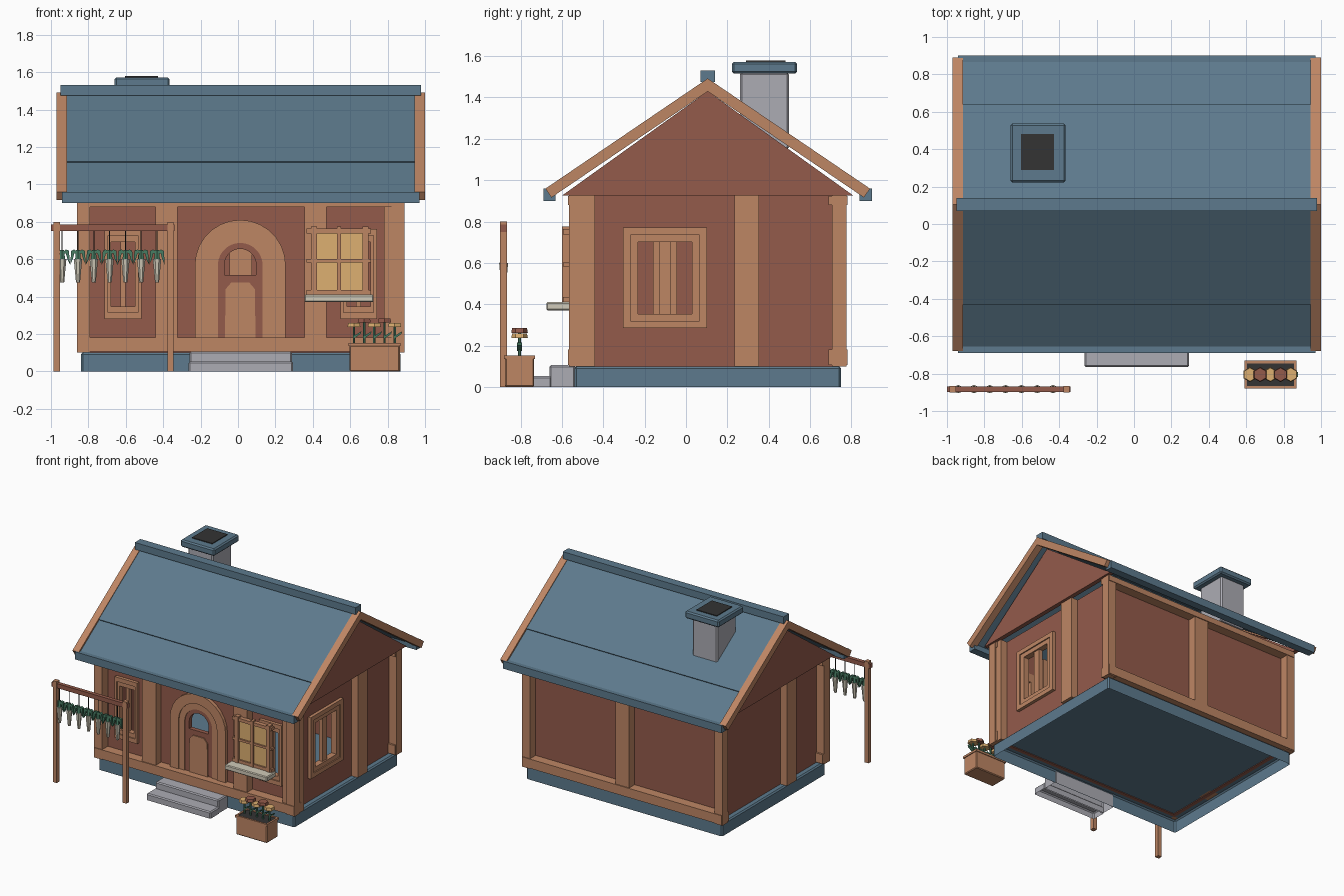
import bpy, bmesh, math

if "Cube" in bpy.data.objects:
    bpy.data.objects.remove(bpy.data.objects["Cube"])

def mat(name, r, g, b):
    m = bpy.data.materials.new(name)
    lin = lambda c: ((c / 255 + 0.055) / 1.055) ** 2.4
    m.diffuse_color = (lin(r), lin(g), lin(b), 1)
    m.use_nodes = True
    m.node_tree.nodes["Principled BSDF"].inputs["Base Color"].default_value = m.diffuse_color
    return m

RED = mat("red brown wall", 148, 91, 75)
TAN = mat("tan timber", 190, 134, 100)
BLUE = mat("slate blue", 93, 122, 141)
GREY = mat("stone grey", 172, 172, 180)
CREAM = mat("cream", 208, 202, 184)
YELLOW = mat("warm yellow", 222, 176, 113)
GREEN = mat("leaf green", 72, 125, 100)
DARK = mat("charcoal", 51, 51, 51)

CX, CY = 0.015, 0.105           # centre of the house
FW, RW = -0.495, 0.825          # outer planes of the front and right wall panels

def finish(name, bm, m, bevel=0):
    me = bpy.data.meshes.new(name)
    bm.to_mesh(me)
    bm.free()
    me.materials.append(m)
    ob = bpy.data.objects.new(name, me)
    bpy.context.collection.objects.link(ob)
    if bevel:
        mod = ob.modifiers.new("bevel", 'BEVEL')
        mod.width, mod.segments = bevel, 1
    return ob

def box(name, x0, x1, y0, y1, z0, z1, m, bevel=0, open_bottom=False):
    bm = bmesh.new()
    bmesh.ops.create_cube(bm, size=1)
    for v in bm.verts:
        v.co = ((x0 + x1) / 2 + v.co.x * (x1 - x0),
                (y0 + y1) / 2 + v.co.y * (y1 - y0),
                (z0 + z1) / 2 + v.co.z * (z1 - z0))
    if open_bottom:
        bm.normal_update()
        bmesh.ops.delete(bm, geom=[f for f in bm.faces if f.normal.z < -0.9], context='FACES')
    return finish(name, bm, m, bevel)

def prism(name, pts, axis, a, b, m):
    """Extrude a profile: (y,z) along x, or (x,z) along y."""
    bm = bmesh.new()
    put = (lambda p, t: (t, p[0], p[1])) if axis == 'x' else (lambda p, t: (p[0], t, p[1]))
    A = [bm.verts.new(put(p, a)) for p in pts]
    B = [bm.verts.new(put(p, b)) for p in pts]
    bm.faces.new(A)
    bm.faces.new(B)
    n = len(pts)
    for i in range(n):
        bm.faces.new((A[i], A[(i + 1) % n], B[(i + 1) % n], B[i]))
    bmesh.ops.recalc_face_normals(bm, faces=bm.faces)
    return finish(name, bm, m)

def cone(name, x, y, z0, z1, r0, r1, seg, m):
    bm = bmesh.new()
    bmesh.ops.create_cone(bm, cap_ends=True, segments=seg, radius1=r0, radius2=r1, depth=z1 - z0)
    bmesh.ops.translate(bm, verts=bm.verts, vec=(x, y, (z0 + z1) / 2))
    return finish(name, bm, m)

def cut(ob, cutter):
    mod = ob.modifiers.new("cut", 'BOOLEAN')
    mod.operation, mod.object = 'DIFFERENCE', cutter
    cutter.hide_render = True
    cutter.hide_set(True)

# foundation (also the floor), open-topped wall shell and thin gables
box("foundation", -0.84, 0.87, -0.54, 0.75, 0, 0.1, BLUE, 0.01, True)
walls = box("walls", 2 * CX - RW, RW, FW, 2 * CY - FW, 0.095, 0.925, RED)
cut(walls, box("room_cutter", -0.765, 0.795, FW + 0.03, 0.675, 0.0, 1.2, RED))
for s in (-1, 1):
    a, b = sorted((CX + s * 0.855, CX + s * 0.89))
    prism("gable", [(CY - 0.705, 0.925), (CY + 0.705, 0.925), (CY, 1.43)], 'x', a, b, RED)

# timber frame
for x0 in (-0.86, 0.82):
    for y0 in (-0.565, 0.705):
        box("corner_post", x0, x0 + 0.07, y0, y0 + 0.07, 0.1, 0.925, TAN)
for y0, y1 in ((-0.57, -0.48), (0.69, 0.78)):
    box("bottom_beam", -0.857, 0.887, y0, y1, 0.107, 0.18, TAN)
    box("top_beam", -0.857, 0.887, y0, y1, 0.88, 0.924, TAN)
for x0 in (-0.442, 0.356):
    box("front_post", x0, x0 + 0.118, -0.563, -0.45, 0.15, 0.92, TAN)
box("back_post", -0.045, 0.075, 0.66, 0.773, 0.12, 0.92, TAN)
for y0 in (-0.557, 0.235):
    box("right_post", 0.78, 0.883, y0, y0 + 0.117, 0.1, 0.925, TAN)
box("left_post", -0.853, -0.75, -0.16, -0.043, 0.1, 0.925, TAN)

# roof: chevron profiles along x
def chevron(name, top, run, thick, x0, x1, m):
    s = 0.679
    c = math.cos(math.atan(s))
    n = (thick * s * c, thick * c)
    v = thick / c
    prism(name, [(CY, top), (CY - run, top - s * run), (CY - run + n[0], top - s * run - n[1]),
                 (CY, top - v), (CY + run - n[0], top - s * run - n[1]), (CY + run, top - s * run)],
          'x', x0, x1, m)

chevron("roof_lower_course", 1.476, 0.77, 0.03, -0.92, 0.95, BLUE)
chevron("roof_upper_course", 1.486, 0.535, 0.025, -0.92, 0.95, BLUE)
for x0 in (-0.97, 0.945):
    chevron("barge_board", 1.492, 0.785, 0.052, x0, x0 + 0.055, TAN)
for y0, y1 in ((-0.69, -0.63), (0.84, 0.90)):
    box("eave_board", -0.94, 0.97, y0, y1, 0.90, 0.96, BLUE)
box("ridge_cap", -0.95, 0.978, 0.07, 0.14, 1.475, 1.53, BLUE)

# chimney
box("chimney_shaft", -0.62, -0.405, 0.262, 0.497, 1.15, 1.52, GREY, 0.008)
box("chimney_cap", -0.66, -0.365, 0.222, 0.537, 1.515, 1.572, BLUE, 0.01)
box("chimney_opening", -0.605, -0.428, 0.29, 0.48, 1.57, 1.578, DARK)

# steps
box("lower_step", -0.265, 0.295, -0.765, -0.65, 0, 0.052, GREY, 0.008, True)
box("upper_step", -0.26, 0.29, -0.66, -0.535, 0, 0.105, GREY, 0.008, True)

# arched door with an open fanlight
def arc(r, zc, z0, seg=14):
    c = CX - 0.003
    return [(c + r, z0)] + [(c + r * math.cos(math.pi * i / seg), zc + r * math.sin(math.pi * i / seg))
                            for i in range(seg + 1)] + [(c - r, z0)]
cut(walls, prism("door_cutter", arc(0.1, 0.567, 0.2), 'y', FW - 0.1, FW + 0.1, RED))
prism("door_outer_frame", arc(0.243, 0.567, 0.18) + arc(0.168, 0.567, 0.18)[::-1], 'y', FW - 0.025, FW + 0.01, TAN)
prism("door_inner_frame", arc(0.168, 0.567, 0.18) + arc(0.12, 0.567, 0.18)[::-1], 'y', FW - 0.017, FW + 0.01, TAN)
prism("door_leaf_top", arc(0.12, 0.567, 0.515) + arc(0.085, 0.57, 0.515)[::-1], 'y', FW - 0.01, FW + 0.025, RED)
box("door_leaf", CX - 0.123, CX + 0.117, FW - 0.01, FW + 0.025, 0.15, 0.515, RED)
prism("door_panel", [(-0.07, 0.18), (0.094, 0.18), (0.09, 0.44), (0.06, 0.475), (-0.036, 0.475), (-0.066, 0.44)],
      'y', FW - 0.018, FW, TAN)

# open windows with two nested frame rings and a mullion: side 'f' front or 'r' right
def window(side, c, hw, z0, z1):
    def part(name, u0, u1, za, zb, d0, d1, m=TAN):
        if side == 'f':
            return box(name, c + u0, c + u1, FW - d1, FW - d0, za, zb, m)
        return box(name, RW + d0, RW + d1, c + u0, c + u1, za, zb, m)
    k = hw / 0.203
    t = 0.036 * k
    for i, depth in enumerate((0.025, 0.016)):
        w, a, b = hw - t * i, z0 + 0.034 * i, z1 - 0.034 * i
        for s in (-1, 1):
            u = sorted((s * w, s * (w - t)))
            part("window_side_frame", u[0], u[1], a, b, -0.032, depth)
        part("window_bottom_frame", -w + t, w - t, a, a + 0.034, -0.032, depth)
        part("window_top_frame", -w + t, w - t, b - 0.034, b, -0.032, depth)
    cut(walls, part("window_cutter", -hw + t * 1.5, hw - t * 1.5, z0 + 0.05, z1 - 0.05, -0.1, 0.1, RED))
    part("window_mullion", -0.028 * k, 0.028 * k, z0 + 0.06, z1 - 0.06, -0.025, 0.005)

window('f', CX - 0.63, 0.098, 0.28, 0.76)
window('f', CX + 0.63, 0.098, 0.28, 0.76)
window('r', -0.102, 0.203, 0.285, 0.77)

# projecting yellow window with sill
box("bay_window_panes", 0.40, 0.685, -0.583, -0.565, 0.42, 0.75, YELLOW)
for x in (0.39, 0.53, 0.665):
    w = 0.02 if x == 0.53 else 0.032
    box("bay_window_upright", x, x + w, -0.6, -0.56, 0.41, 0.775, TAN)
for z, h in ((0.41, 0.025), (0.583, 0.018), (0.738, 0.025)):
    box("bay_window_crossbar", 0.365, 0.71, -0.595, -0.56, z, z + h, TAN)
box("bay_window_sill", 0.355, 0.725, -0.675, -0.56, 0.37, 0.41, CREAM, 0.006)

# flower planter
PX, PY = 0.73, -0.805
box("planter_box", 0.595, 0.865, -0.875, -0.735, 0, 0.14, TAN, 0.006)
for y0 in (-0.88, -0.745):
    box("planter_long_rim", 0.59, 0.87, y0, y0 + 0.015, 0.135, 0.152, TAN)
for x0 in (0.59, 0.855):
    box("planter_end_rim", x0, x0 + 0.015, -0.87, -0.74, 0.135, 0.152, TAN)
box("planter_soil", 0.603, 0.857, -0.868, -0.742, 0.138, 0.147, DARK)
for i in range(5):
    x = PX - 0.11 + 0.0545 * i
    top = 0.262 if i % 2 else 0.237
    cone("flower_stem", x, PY, 0.14, top, 0.007, 0.007, 6, GREEN)
    cone("flower_head", x, PY, top, top + 0.022, 0.04, 0.036, 6, RED if i % 2 else YELLOW)
    prism("flower_leaf", [(x, 0.175), (x + 0.035, 0.2), (x + 0.04, 0.215), (x, 0.19)], 'y', PY - 0.013, PY + 0.013, GREEN)

# drying rack with hanging roots
RY = -0.883
for x0 in (-0.987, -0.378):
    box("rack_post", x0, x0 + 0.034, RY - 0.017, RY + 0.017, 0, 0.8, TAN)
box("rack_beam", -1.0, -0.34, RY - 0.015, RY + 0.015, 0.75, 0.785, RED)
for i in range(7):
    x = -0.94 + 0.0845 * i
    cone("string", x, RY, 0.64, 0.75, 0.003, 0.003, 5, DARK)
    cone("root", x, RY, 0.475, 0.6, 0.011, 0.023, 7, CREAM)
    cone("root_crown", x, RY, 0.598, 0.65, 0.018, 0.012, 6, GREEN)
    for s in (-1, 1):
        prism("root_leaf", [(x, 0.635), (x + s * 0.02, 0.652), (x + s * 0.036, 0.645), (x + s * 0.042, 0.57),
                            (x + s * 0.028, 0.6), (x + s * 0.02, 0.63)], 'y', RY - 0.01, RY + 0.01, GREEN)
